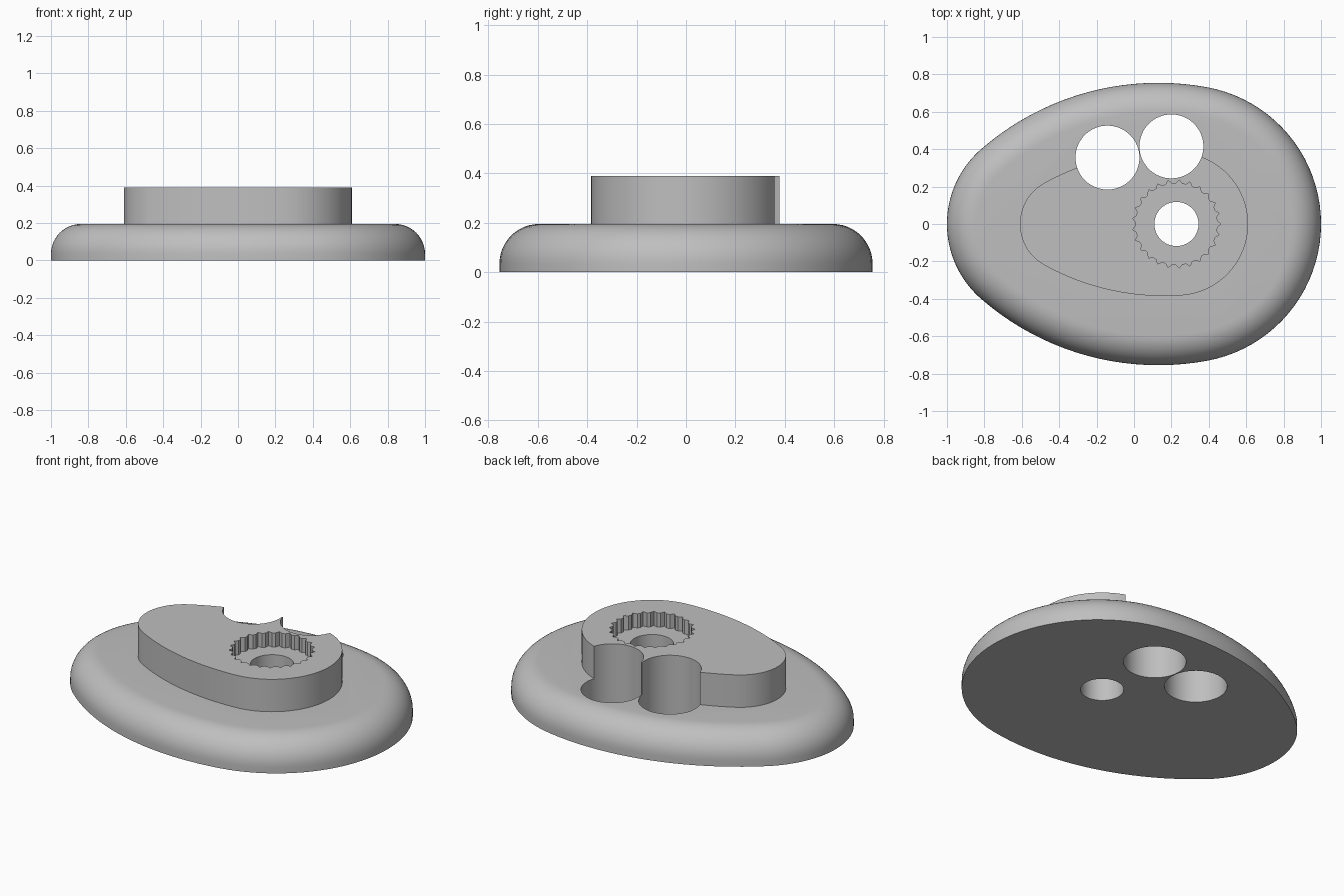
import bpy, bmesh, math
from mathutils import Vector

if "Cube" in bpy.data.objects:
    bpy.data.objects.remove(bpy.data.objects["Cube"])

BASE_H, TOP_H, FILLET, FLOOR = 0.195, 0.39, 0.16, 0.305
AX = 0.227  # x of the socket axis


def oval(left, right, crown_x, half_w, r_nose, inset=0.0, n=20):
    """Egg outline from tangent arcs: nose, flank and tail, mirrored in y."""
    c1 = left + r_nose
    a = crown_x - c1
    R = (a * a + half_w ** 2 - r_nose ** 2) / (2 * (half_w - r_nose))
    cy = half_w - R
    b = right - crown_x
    r_tail = (R * R - b * b - cy * cy) / (2 * (R - b))
    c2 = right - r_tail
    t1 = math.atan2(-cy, c1 - crown_x)
    t2 = math.atan2(-cy, c2 - crown_x)
    half = []
    for cx, y0, r, s, e in ((c2, 0, r_tail, 0, t2),
                            (crown_x, cy, R, t2, t1),
                            (c1, 0, r_nose, t1, math.pi)):
        for i in range(n):
            t = s + (e - s) * i / n
            half.append((cx + (r - inset) * math.cos(t), y0 + (r - inset) * math.sin(t)))
    return half + [(left + inset, 0)] + [(x, -y) for x, y in reversed(half[1:])]


def loft(name, rings):
    """Closed solid through a stack of (outline, z) rings."""
    bm = bmesh.new()
    loops = [[bm.verts.new((x, y, z)) for x, y in pts] for pts, z in rings]
    for lo, hi in zip(loops, loops[1:]):
        for i in range(len(lo)):
            j = (i + 1) % len(lo)
            bm.faces.new((lo[i], lo[j], hi[j], hi[i]))
    bm.faces.new(loops[0][::-1])
    bm.faces.new(loops[-1])
    bmesh.ops.recalc_face_normals(bm, faces=bm.faces)
    me = bpy.data.meshes.new(name)
    bm.to_mesh(me)
    bm.free()
    ob = bpy.data.objects.new(name, me)
    bpy.context.collection.objects.link(ob)
    return ob


def circle(x, y, r, n=64):
    return [(x + r * math.cos(math.tau * i / n), y + r * math.sin(math.tau * i / n))
            for i in range(n)]


def spline_ring(x, y, r_in, r_out, teeth):
    """Toothed outline: pointed tips, short flats at the roots."""
    pts = []
    for k in range(teeth):
        for f, r in ((0.0, r_out), (0.32, r_in), (0.68, r_in)):
            t = math.tau * (k + f) / teeth
            pts.append((x + r * math.cos(t), y + r * math.sin(t)))
    return pts


def combine(target, tool, operation):
    m = target.modifiers.new(tool.name, 'BOOLEAN')
    m.operation, m.object, m.solver = operation, tool, 'EXACT'
    bpy.context.view_layer.objects.active = target
    bpy.ops.object.modifier_apply(modifier=m.name)
    bpy.data.objects.remove(tool)


# rounded base
rings = [(oval(-1, 1, 0.13, 0.755, 0.53), 0)]
for i in range(13):
    t = math.pi / 2 * i / 12
    rings.append((oval(-1, 1, 0.13, 0.755, 0.53, FILLET * (1 - math.cos(t))),
                  BASE_H - FILLET + FILLET * math.sin(t)))
body = loft("egg_shaped_mount", rings)

# raised boss
boss_outline = oval(-0.61, 0.61, 0.16, 0.385, 0.25)
combine(body, loft("boss", [(boss_outline, 0.1), (boss_outline, TOP_H)]), 'UNION')

# two through holes, centre bore and toothed socket
cuts = [("left_hole", circle(-0.142, 0.355, 0.171), -0.1),
        ("right_hole", circle(0.2, 0.415, 0.171), -0.1),
        ("bore", circle(AX, 0, 0.118), -0.1),
        ("socket", spline_ring(AX, 0, 0.217, 0.236, 25), FLOOR)]
for name, outline, z in cuts:
    combine(body, loft(name, [(outline, z), (outline, 0.6)]), 'DIFFERENCE')

# colour and shading
grey = bpy.data.materials.new("light_grey")
grey.diffuse_color = (0.52, 0.52, 0.52, 1)
grey.use_nodes = True
grey.node_tree.nodes["Principled BSDF"].inputs["Base Color"].default_value = grey.diffuse_color
body.data.materials.clear()
body.data.materials.append(grey)
for p in body.data.polygons:
    p.material_index = 0
bpy.ops.object.select_all(action='DESELECT')
body.select_set(True)
bpy.context.view_layer.objects.active = body
bpy.ops.object.shade_smooth_by_angle(angle=math.radians(25))
